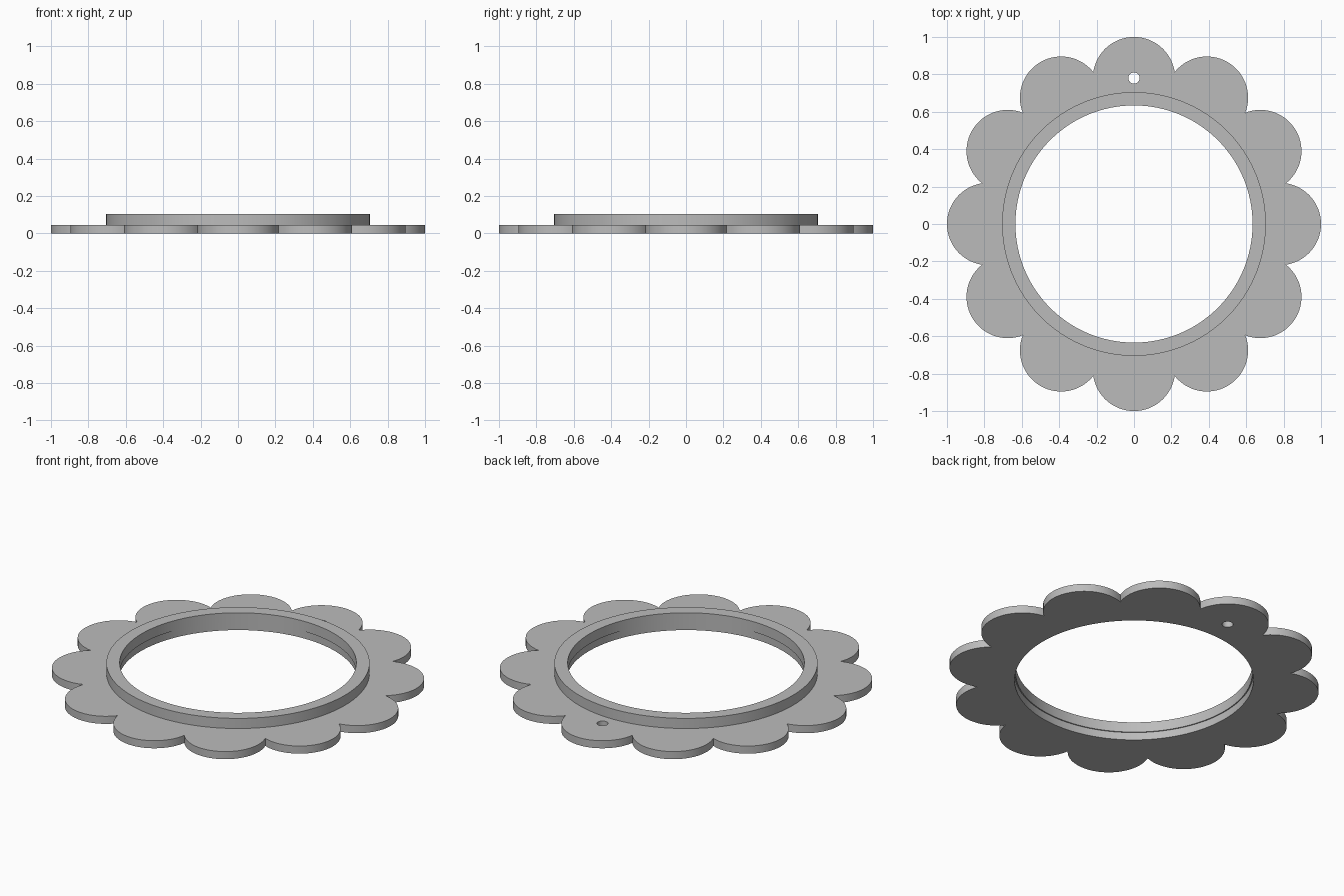
import bpy, bmesh
from math import sin, cos, asin, pi, radians

cube = bpy.data.objects.get("Cube")
if cube:
    bpy.data.objects.remove(cube, do_unlink=True)

grey = bpy.data.materials.new("plain grey")
grey.use_nodes = True
colour = (0.5, 0.5, 0.5, 1)
grey.diffuse_color = colour
grey.node_tree.nodes["Principled BSDF"].inputs["Base Color"].default_value = colour


def circle(radius, steps=120, y=0):
    return [(radius * cos(2 * pi * i / steps), y + radius * sin(2 * pi * i / steps))
            for i in range(steps)]


def scallops(count, centre, radius, steps=32):
    """Outline of overlapping circular petals set around the origin."""
    half = pi / count
    reach = half + asin(centre * sin(half) / radius)
    points = []
    for k in range(count):
        a = 2 * half * k
        for i in range(steps):
            t = a - reach + 2 * reach * i / steps
            points.append((centre * cos(a) + radius * cos(t),
                           centre * sin(a) + radius * sin(t)))
    return points


def flat_part(name, loops, bottom, top):
    """Fill a flat outline with holes, and extrude it from bottom to top."""
    curve = bpy.data.curves.new(name, 'CURVE')
    curve.dimensions = '2D'
    curve.fill_mode = 'BOTH'
    curve.extrude = (top - bottom) / 2
    for loop in loops:
        spline = curve.splines.new('POLY')
        spline.points.add(len(loop) - 1)
        for point, (x, y) in zip(spline.points, loop):
            point.co = (x, y, 0, 1)
        spline.use_cyclic_u = True
    obj = bpy.data.objects.new(name, curve)
    bpy.context.collection.objects.link(obj)
    obj.location.z = (top + bottom) / 2
    bpy.ops.object.select_all(action='DESELECT')
    obj.select_set(True)
    bpy.context.view_layer.objects.active = obj
    bpy.ops.object.convert(target='MESH')
    obj = bpy.context.object
    bm = bmesh.new()
    bm.from_mesh(obj.data)
    bmesh.ops.remove_doubles(bm, verts=bm.verts, dist=0.0001)
    bmesh.ops.recalc_face_normals(bm, faces=bm.faces)
    bm.to_mesh(obj.data)
    bm.free()
    obj.data.materials.clear()
    obj.data.materials.append(grey)
    bpy.ops.object.shade_smooth_by_angle(angle=radians(30))


# Petal-edged base plate with a centre opening and a small hanging hole
flat_part("petal_plate",
          [scallops(12, 0.78, 0.22), circle(0.64), circle(0.03, 32, 0.78)], 0, 0.045)

# Raised round rim, slightly narrower inside than the plate
flat_part("raised_rim", [circle(0.705), circle(0.634)], 0.045, 0.105)
